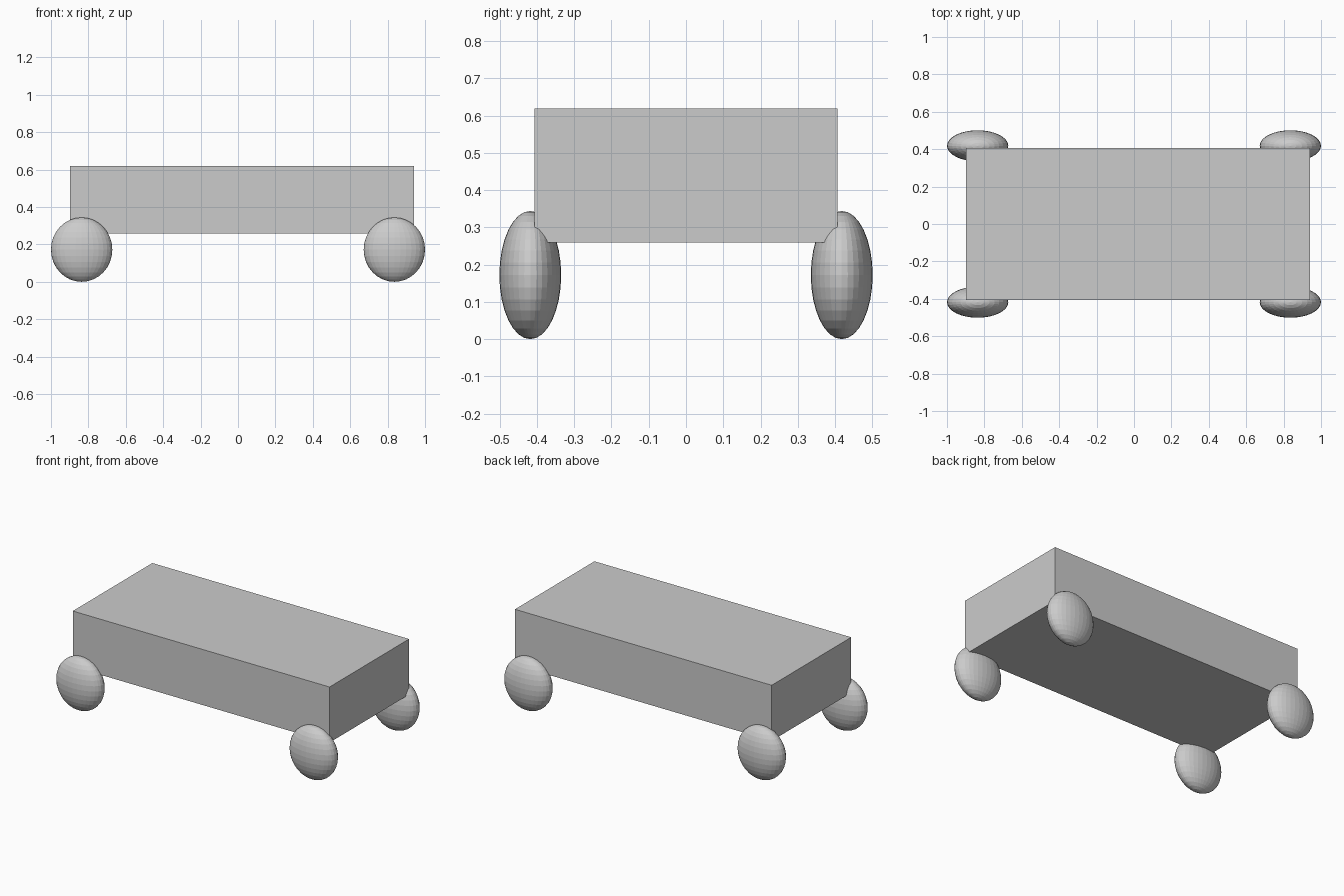
import bpy

if "Cube" in bpy.data.objects:
    bpy.data.objects.remove(bpy.data.objects["Cube"])

# Closed box body, sitting slightly towards +x
bpy.ops.mesh.primitive_cube_add(size=1, location=(0.021, 0, 0.439))
body = bpy.context.object
body.name = "body"
body.scale = (1.84, 0.814, 0.36)
bpy.ops.object.transform_apply(location=False, rotation=False, scale=True)


# Flattened, faceted ball wheels
def wheel(name, x, y):
    bpy.ops.mesh.primitive_uv_sphere_add(segments=32, ring_count=16, radius=1,
                                         location=(x, y, 0.172))
    ob = bpy.context.object
    ob.name = name
    ob.scale = (0.164, 0.083, 0.172)
    bpy.ops.object.transform_apply(location=False, rotation=False, scale=True)


for side, x in (("left", -0.836), ("right", 0.836)):
    for end, y in (("front", -0.418), ("back", 0.418)):
        wheel(f"{end}_{side}_wheel", x, y)
